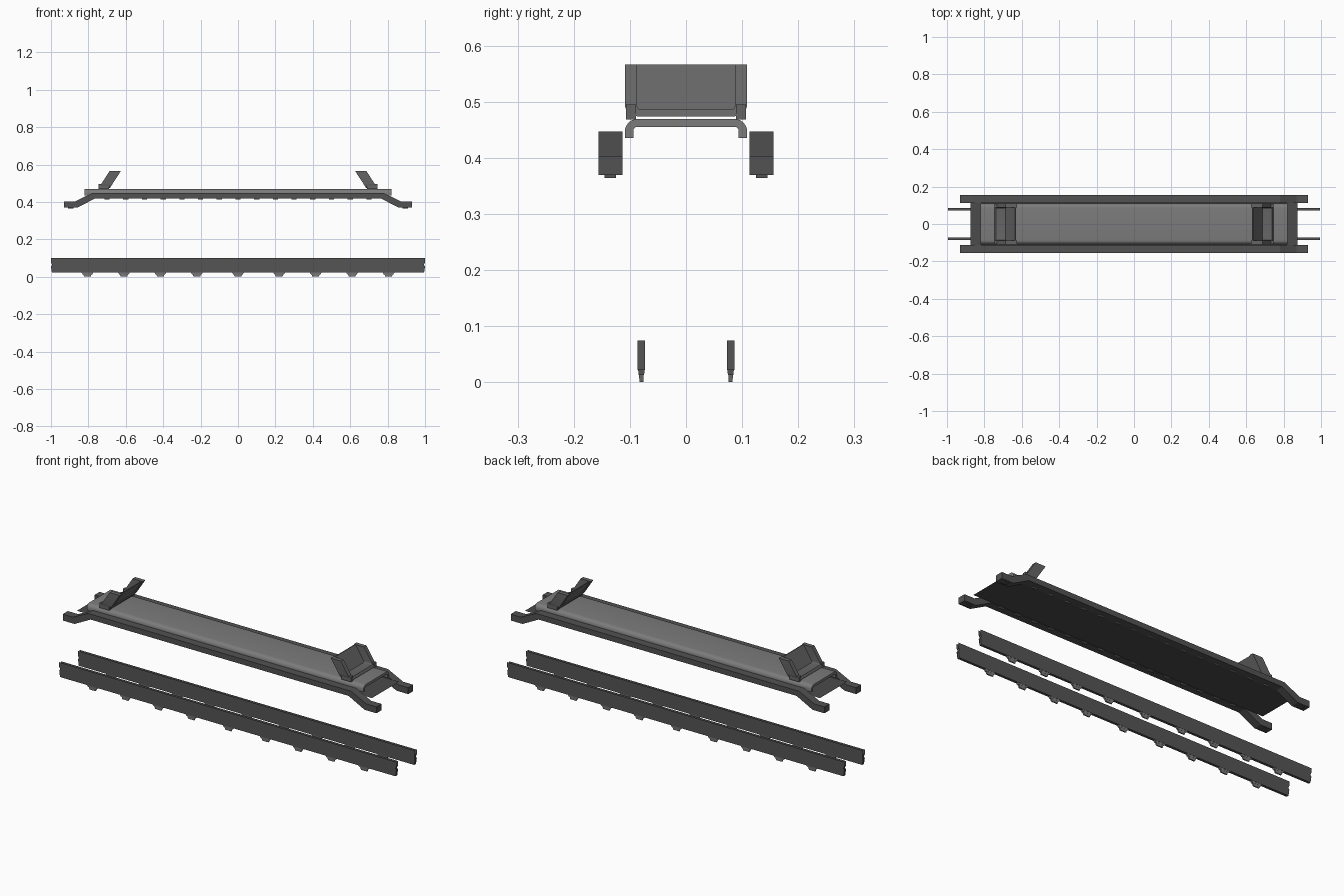
import bpy, bmesh, math

if "Cube" in bpy.data.objects:
    bpy.data.objects.remove(bpy.data.objects["Cube"])


def dark_metal(name, v):
    m = bpy.data.materials.new(name)
    m.diffuse_color = (v, v, v, 1)
    m.use_nodes = True
    m.node_tree.nodes["Principled BSDF"].inputs["Base Color"].default_value = m.diffuse_color
    return m


DECK = dark_metal("deck_metal", .2)
BEAM = dark_metal("beam_metal", .085)
RAIL = dark_metal("rail_metal", .09)
SCOOP = dark_metal("scoop_metal", .13)
UNDER = dark_metal("under_metal", .07)


def mesh_object(name, bm, mat, smooth=False):
    bmesh.ops.recalc_face_normals(bm, faces=bm.faces)
    me = bpy.data.meshes.new(name)
    bm.to_mesh(me)
    bm.free()
    me.materials.append(mat)
    ob = bpy.data.objects.new(name, me)
    bpy.context.collection.objects.link(ob)
    if smooth:
        bpy.context.view_layer.objects.active = ob
        ob.select_set(True)
        bpy.ops.object.shade_smooth_by_angle(angle=math.radians(35))
        ob.select_set(False)
    return ob


def sweep(bm, points, offset):
    """Extrude a closed polygon along an offset vector."""
    face = bm.faces.new([bm.verts.new(p) for p in points])
    ext = bmesh.ops.extrude_face_region(bm, geom=[face], use_keep_orig=True)
    moved = [g for g in ext["geom"] if isinstance(g, bmesh.types.BMVert)]
    bmesh.ops.translate(bm, vec=offset, verts=moved)


def box(bm, x, y, z):
    sweep(bm, [(x[0], y[0], z[0]), (x[1], y[0], z[0]),
               (x[1], y[1], z[0]), (x[0], y[1], z[0])], (0, 0, z[1] - z[0]))


def channel(w, z_open, z_flat, r, t, web):
    """Rounded channel outline in (y, z): flat web at z_flat, legs to z_open."""
    s = 1 if z_flat > z_open else -1
    out = []
    for rad, ww, zz in ((r, w, z_flat), (max(r - t, .006), w - t, z_flat - s * web)):
        arc = [(ww - rad + rad * math.cos(a), zz - s * rad + s * rad * math.sin(a))
               for a in (i * math.pi / 12 for i in range(7))]
        half = [(ww, z_open)] + arc
        line = half + [(-y, z) for y, z in reversed(half)]
        out += line if not out else line[::-1]
    return out


# arched top deck
bm = bmesh.new()
sweep(bm, [(-.82, y, z) for y, z in channel(.109, .435, .469, .022, .015, .014)], (1.64, 0, 0))
mesh_object("arched_deck", bm, DECK, True)

# thin under-plate
bm = bmesh.new()
bm.faces.new([bm.verts.new(p) for p in
              [(-.875, -.115, .42), (.875, -.115, .42), (.875, .115, .42), (-.875, .115, .42)]])
mesh_object("under_plate", bm, UNDER)

# side beams with cranked ends, pads and bolt heads
half = [(.78, .447), (.87, .403), (.93, .403), (.93, .369), (.86, .369), (.765, .418)]
for side, label in ((-1, "front"), (1, "back")):
    bm = bmesh.new()
    ring = half + [(-x, z) for x, z in reversed(half)]
    sweep(bm, [(x, side * .113, z) for x, z in ring], (0, side * .043, 0))
    mesh_object(label + "_side_beam", bm, BEAM)

    bm = bmesh.new()
    ys = sorted((side * .125, side * .145))
    for s in (-1, 1):
        box(bm, sorted((s * .88, s * .91)), ys, (.364, .37))
    mesh_object(label + "_beam_pads", bm, BEAM)

    bm = bmesh.new()
    for i in range(15):
        x = -.7 + i * .1
        box(bm, (x - .014, x + .014), sorted((side * .115, side * .125)), (.413, .419))
    mesh_object(label + "_beam_bolts", bm, DECK)

# leaning end scoops: U frame, inner panel and hinge clips
for s, label in ((-1, "left"), (1, "right")):
    bm = bmesh.new()
    lean = lambda x, z: s * (x - (z - .475) * .65)
    sweep(bm, [(lean(.745, z), y, z) for y, z in channel(.109, .566, .474, .022, .022, .012)],
          (-s * .06, 0, 0))
    mesh_object(label + "_scoop_frame", bm, SCOOP, True)

    bm = bmesh.new()
    sweep(bm, [(lean(.69, .48), -.09, .48), (lean(.69, .48), .09, .48),
               (lean(.69, .566), .09, .566), (lean(.69, .566), -.09, .566)], (s * .005, 0, 0))
    mesh_object(label + "_scoop_panel", bm, SCOOP)

    bm = bmesh.new()
    for y in (-.098, .098):
        box(bm, sorted((s * .69, s * .745)), (y - .009, y + .009), (.468, .495))
    mesh_object(label + "_scoop_clips", bm, SCOOP)

# lower rails: core bar, thin side sheets and tapered feet
feet_x = (-.805, -.61, -.415, -.22, 0, .22, .415, .61, .805)
for side, label in ((-1, "front"), (1, "back")):
    y = side * .0795
    bm = bmesh.new()
    box(bm, (-.995, .995), (y - .0068, y + .0068), (.022, .074))
    mesh_object(label + "_rail_core", bm, RAIL)

    bm = bmesh.new()
    outline = [(.995, .022), (1, .055), (.994, .064), (1, .075), (1, .1)]
    ring = outline + [(-x, z) for x, z in reversed(outline)]
    for d in (-.007, .007):
        bm.faces.new([bm.verts.new((x, y + d, z)) for x, z in ring])
    mesh_object(label + "_rail_sheets", bm, RAIL)

    bm = bmesh.new()
    for x in feet_x:
        for w, h, z0, z1 in ((.032, .006, .013, .023), (.022, .0042, 0, .013)):
            for v in bmesh.ops.create_cube(bm, size=1)["verts"]:
                k = 1 if v.co.z > 0 else .8
                v.co = (x + v.co.x * 2 * w * k, y + v.co.y * 2 * h * k, z1 if v.co.z > 0 else z0)
    mesh_object(label + "_rail_feet", bm, DECK)
